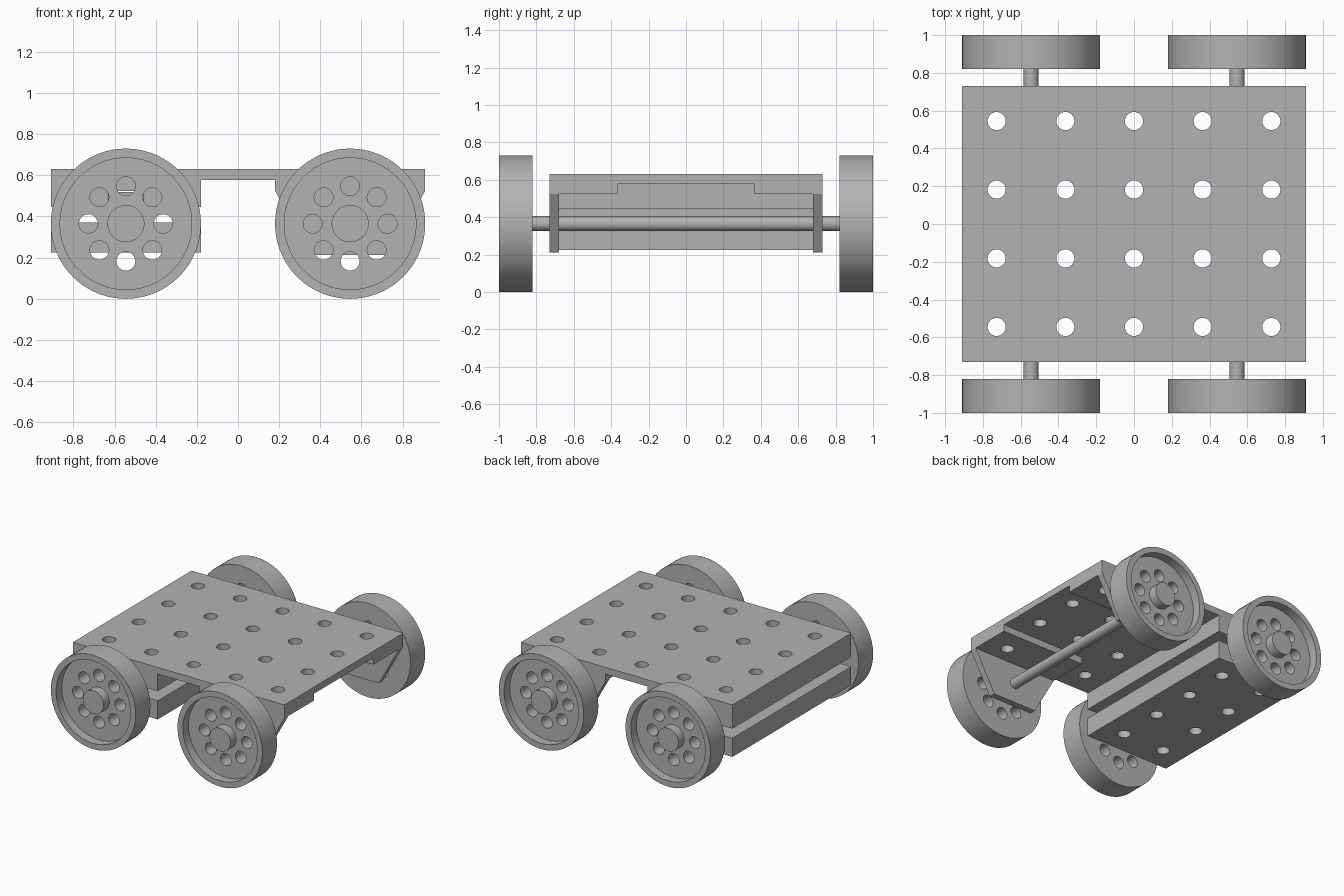
import bpy, bmesh, math
from mathutils import Matrix, Vector

cube = bpy.data.objects.get("Cube")
if cube:
    bpy.data.objects.remove(cube, do_unlink=True)

grey = bpy.data.materials.new("plain_grey")
grey.use_nodes = True
colour = (0.45, 0.45, 0.45, 1)
grey.diffuse_color = colour
grey.node_tree.nodes["Principled BSDF"].inputs["Base Color"].default_value = colour

AXLE_X, AXLE_Z, WHEEL_R = 0.545, 0.365, 0.365
HALF_X, HALF_Y = 0.91, 0.73
INNER_X = 0.18
UNDER, TOP = 0.525, 0.63


def finish(bm, name):
    bmesh.ops.recalc_face_normals(bm, faces=bm.faces)
    mesh = bpy.data.meshes.new(name)
    bm.to_mesh(mesh)
    bm.free()
    ob = bpy.data.objects.new(name, mesh)
    bpy.context.collection.objects.link(ob)
    mesh.materials.append(grey)
    return ob


def prism(name, outline, y0, y1):
    """Extrude an XZ outline along y."""
    bm = bmesh.new()
    face = bm.faces.new([bm.verts.new((x, y0, z)) for x, z in outline])
    new = bmesh.ops.extrude_face_region(bm, geom=[face])["geom"]
    verts = [v for v in new if isinstance(v, bmesh.types.BMVert)]
    bmesh.ops.translate(bm, verts=verts, vec=(0, y1 - y0, 0))
    return finish(bm, name)


def rods(name, centres, radius, length, along_y=False, sides=32):
    """Parallel cylinders in a single mesh."""
    bm = bmesh.new()
    turn = Matrix.Rotation(math.pi / 2, 4, "X") if along_y else Matrix()
    for c in centres:
        bmesh.ops.create_cone(bm, cap_ends=True, segments=sides, radius1=radius,
                              radius2=radius, depth=length,
                              matrix=Matrix.Translation(c) @ turn)
    return finish(bm, name)


def cut(ob, cutter):
    mod = ob.modifiers.new("cut", "BOOLEAN")
    mod.operation, mod.solver, mod.object = "DIFFERENCE", "EXACT", cutter
    deps = bpy.context.evaluated_depsgraph_get()
    mesh = bpy.data.meshes.new_from_object(ob.evaluated_get(deps))
    ob.modifiers.clear()
    ob.data = mesh
    bpy.data.objects.remove(cutter, do_unlink=True)


def smooth(ob):
    bpy.ops.object.select_all(action="DESELECT")
    ob.select_set(True)
    bpy.context.view_layer.objects.active = ob
    bpy.ops.object.shade_smooth_by_angle(angle=math.radians(30))


def grid(columns):
    return [(x, y, 0.4) for x in columns for y in (-0.545, -0.182, 0.182, 0.545)]


# Deck: deep slotted block on one end, shallow pad on the other
slot = 0.09
deck = prism("deck", [
    (-HALF_X, TOP), (-HALF_X, 0.445), (-AXLE_X - slot, 0.445), (-AXLE_X - slot, UNDER),
    (-AXLE_X + slot, UNDER), (-AXLE_X + slot, 0.445), (-INNER_X, 0.445), (-INNER_X, 0.578),
    (INNER_X, 0.578), (INNER_X, UNDER), (HALF_X, UNDER), (HALF_X, TOP)], -HALF_Y, HALF_Y)
cut(deck, prism("channel", [(0.1, 0.4), (1, 0.4), (1, 0.578), (0.1, 0.578)], -0.365, 0.365))
pitch = 0.3635
cut(deck, rods("deck_holes", grid([pitch * i for i in range(-2, 3)]), 0.048, 1))
smooth(deck)

# Lower axle carrier with a tongue that sits in the deck slot
tongue = slot - 0.003
carrier = prism("axle_carrier", [
    (-HALF_X, 0.225), (-INNER_X, 0.225), (-INNER_X, 0.37), (-AXLE_X + tongue, 0.37),
    (-AXLE_X + tongue, 0.52), (-AXLE_X - tongue, 0.52), (-AXLE_X - tongue, 0.37),
    (-HALF_X, 0.37)], -HALF_Y, HALF_Y)
cut(carrier, rods("carrier_holes", grid([-2 * pitch, -pitch]), 0.048, 1))
smooth(carrier)

# Tapered hanger plates carrying the other axle
for side, y in (("front", -HALF_Y), ("back", HALF_Y - 0.05)):
    prism(side + "_axle_hanger", [
        (INNER_X, UNDER), (HALF_X, UNDER), (AXLE_X + 0.19, 0.212),
        (AXLE_X - 0.19, 0.212)], y, y + 0.05)


# Wheel: turned rim, recessed web and hub, with a ring of holes
def wheel(name):
    bm = bmesh.new()
    profile = [(0, 0.82), (WHEEL_R, 0.82), (WHEEL_R, 1), (0.32, 1),
               (0.32, 0.93), (0.09, 0.93), (0.09, 1), (0, 1)]
    verts = [bm.verts.new((r, y, 0)) for r, y in profile]
    edges = [bm.edges.new(pair) for pair in zip(verts, verts[1:])]
    bmesh.ops.spin(bm, geom=verts + edges, cent=(0, 0, 0), axis=(0, 1, 0),
                   angle=math.tau, steps=72, use_merge=False)
    bmesh.ops.remove_doubles(bm, verts=bm.verts, dist=0.0001)
    ob = finish(bm, name)
    ring = [Vector((0.182 * math.cos(a), 0.9, 0.182 * math.sin(a)))
            for a in (i * math.tau / 8 for i in range(8))]
    cut(ob, rods("wheel_holes", ring, 0.046, 0.5, True))
    smooth(ob)
    return ob


master = wheel("wheel_back_left")
for end, x in (("left", AXLE_X), ("right", -AXLE_X)):
    for side, turn in (("back", 0), ("front", math.pi)):
        name = "wheel_" + side + "_" + end
        ob = master
        if name != master.name:
            ob = master.copy()
            ob.name = name
            bpy.context.collection.objects.link(ob)
        ob.location = (x, 0, AXLE_Z)
        ob.rotation_euler = (0, 0, turn)
    # Axle between the two wheels
    smooth(rods("axle_" + end, [(x, 0, AXLE_Z)], 0.04, 1.8, True))
